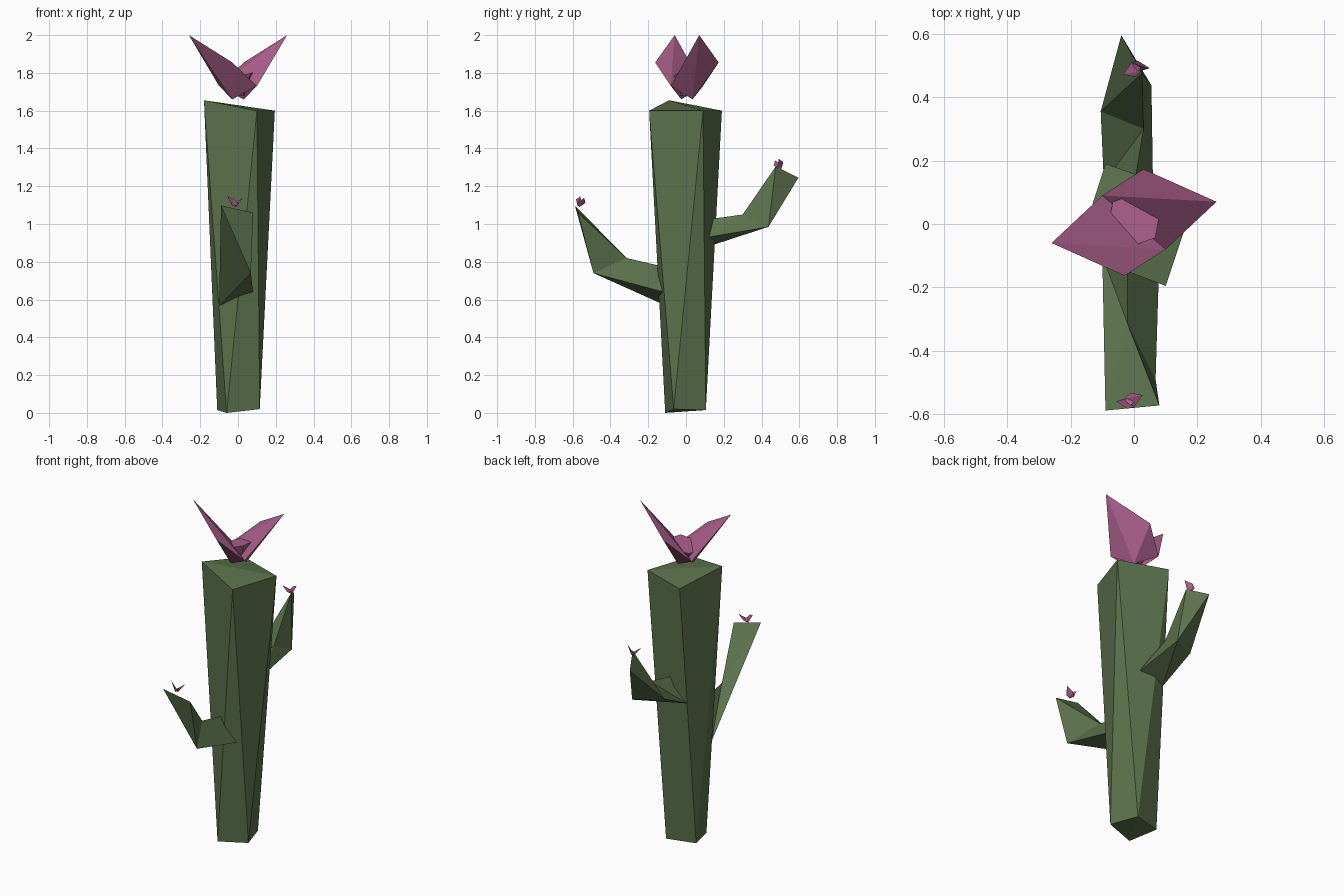
import bpy, bmesh, math
from mathutils import Matrix, Vector

if "Cube" in bpy.data.objects:
    bpy.data.objects.remove(bpy.data.objects["Cube"])


def material(name, color):
    m = bpy.data.materials.new(name)
    m.diffuse_color = (*color, 1)
    m.use_nodes = True
    m.node_tree.nodes["Principled BSDF"].inputs["Base Color"].default_value = m.diffuse_color
    return m


GREEN = material("cactus_green", (0.107, 0.168, 0.074))
PINK = material("petal_pink", (0.413, 0.117, 0.262))


def add_solid(bm, points, faces):
    verts = [bm.verts.new(p) for p in points]
    made = [bm.faces.new([verts[i] for i in f]) for f in faces]
    bmesh.ops.recalc_face_normals(bm, faces=made)


def finish(name, bm, mat, matrix=None):
    if matrix:
        bm.transform(matrix)
    mesh = bpy.data.meshes.new(name)
    bm.to_mesh(mesh)
    bm.free()
    mesh.materials.append(mat)
    obj = bpy.data.objects.new(name, mesh)
    bpy.context.collection.objects.link(obj)
    return obj


# Trunk: twisted four-sided column, wider at the top
bottom = [(-0.06, -0.11, 0), (0.115, -0.065, 0.02), (0.06, 0.105, 0.015), (-0.11, 0.06, 0.015)]
top = [(-0.18, -0.09, 1.655), (0.1, -0.195, 1.6), (0.195, 0.09, 1.6), (-0.09, 0.19, 1.6)]
sides = []
for i in range(4):
    j = (i + 1) % 4
    sides += [(i, 4 + j, 4 + i), (i, j, 4 + j)]
bm = bmesh.new()
add_solid(bm, bottom + top, sides + [(4, 5, 6), (4, 6, 7), (0, 2, 1), (0, 3, 2)])
finish("trunk", bm, GREEN)

# Front arm: root triangle, two elbow corners, wedge tip
bm = bmesh.new()
add_solid(bm,
          [(-0.10, -0.10, 0.565), (0.08, -0.10, 0.635), (-0.02, -0.10, 0.77),
           (-0.02, -0.315, 0.82), (0.068, -0.49, 0.74),
           (-0.09, -0.588, 1.098), (0.08, -0.572, 1.06)],
          [(0, 1, 2), (0, 4, 1), (0, 2, 3), (3, 2, 1), (3, 1, 4),
           (5, 4, 0), (5, 0, 3), (5, 6, 4), (5, 3, 6), (6, 3, 4)])
finish("front_arm", bm, GREEN)

# Back arm: root triangle, elbow triangle, wedge tip
bm = bmesh.new()
add_solid(bm,
          [(-0.095, 0.13, 0.885), (0.06, 0.115, 0.93), (0.0, 0.12, 1.025),
           (0.03, 0.30, 1.05), (0.055, 0.437, 0.985), (-0.105, 0.355, 1.0),
           (-0.04, 0.595, 1.245), (0.025, 0.475, 1.305)],
          [(0, 1, 2), (0, 1, 4), (0, 4, 5), (0, 5, 3), (0, 3, 2), (1, 2, 3), (1, 3, 4),
           (5, 3, 7), (5, 7, 6), (3, 4, 7), (4, 6, 7), (5, 6, 4)])
finish("back_arm", bm, GREEN)


# Flower: two pointed petals opposite each other around a six-sided core
def flower(name, matrix):
    bm = bmesh.new()
    petal = [(-0.26, -0.065, 0.34), (-0.03, -0.168, 0.195), (0.10, -0.085, 0.07),
             (-0.10, 0.085, 0.07), (-0.03, -0.03, 0.0)]
    faces = [(0, 1, 2), (0, 2, 3), (0, 4, 1), (1, 4, 2), (0, 3, 4), (2, 4, 3)]
    for s in (1, -1):
        add_solid(bm, [(s * x, s * y, z) for x, y, z in petal], faces)
    ring = [Vector((math.cos(a), math.sin(a), 0)) for a in
            [math.radians(20 + 60 * i) for i in range(6)]]
    low = [r * 0.035 + Vector((0, 0, 0.02)) for r in ring]
    high = [r * 0.088 + Vector((0, 0.008, 0.12 + 0.025 * r.x)) for r in ring]
    walls = [(i, (i + 1) % 6, 6 + (i + 1) % 6, 6 + i) for i in range(6)]
    add_solid(bm, low + high, walls + [tuple(range(5, -1, -1)), tuple(range(6, 12))])
    finish(name, bm, PINK, matrix)


flower("top_flower", Matrix.Translation((0, 0.005, 1.66)))
for name, pos, tilt in (("front_flower", (-0.015, -0.568, 1.092), -20),
                        ("back_flower", (0.008, 0.5, 1.29), 20)):
    flower(name, Matrix.Translation(pos) @ Matrix.Rotation(math.radians(tilt), 4, 'X')
           @ Matrix.Scale(0.16, 4))
